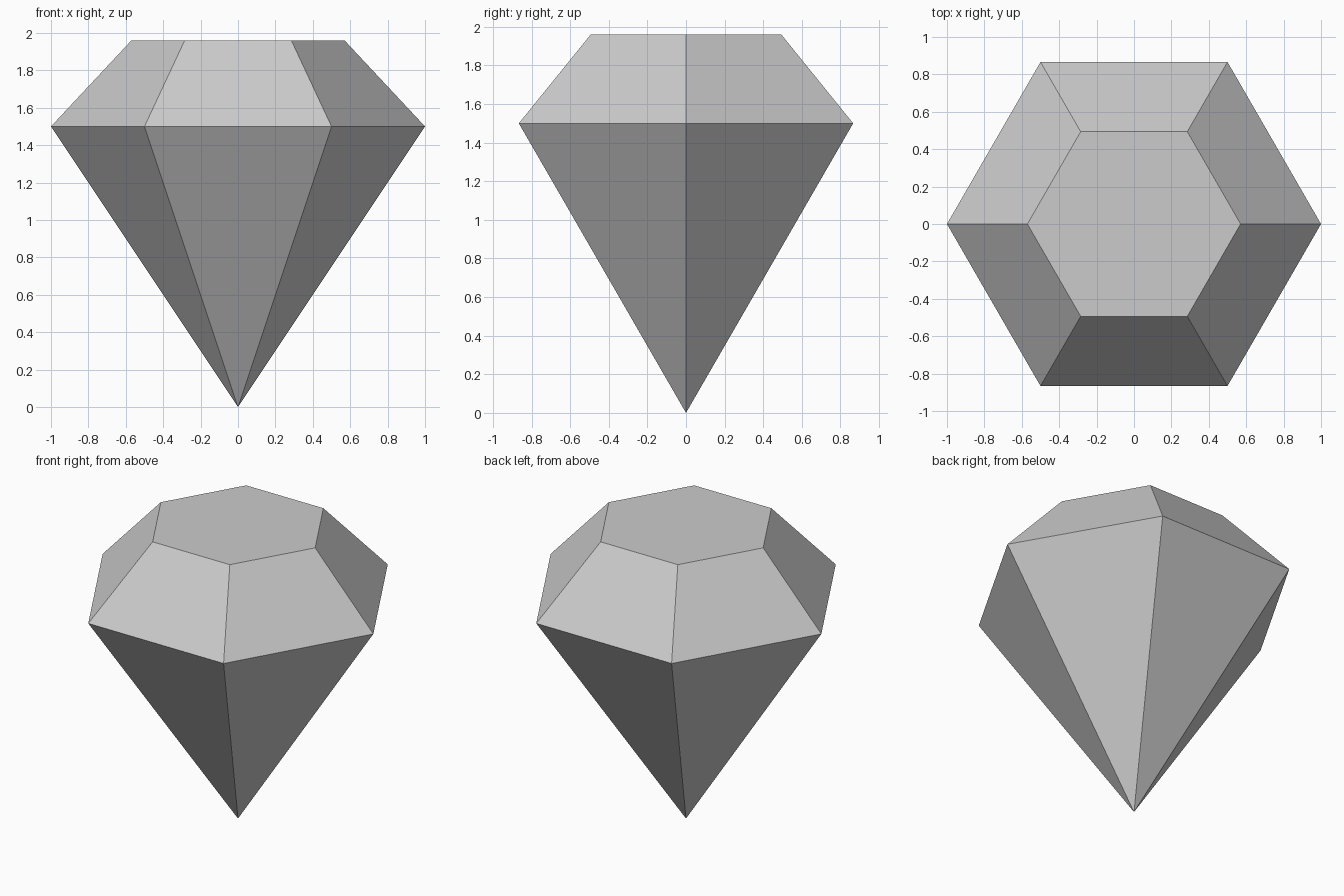
import bpy, bmesh, math

if "Cube" in bpy.data.objects:
    bpy.data.objects.remove(bpy.data.objects["Cube"])

SIDES = 6

grey = bpy.data.materials.new("light grey")
grey.diffuse_color = (0.6, 0.6, 0.6, 1.0)
grey.use_nodes = True
grey.node_tree.nodes["Principled BSDF"].inputs["Base Color"].default_value = grey.diffuse_color


def ring(bm, radius, z):
    """Hexagonal ring of vertices with corners on the x axis."""
    step = 2 * math.pi / SIDES
    return [bm.verts.new((radius * math.cos(i * step), radius * math.sin(i * step), z))
            for i in range(SIDES)]


bm = bmesh.new()
tip = bm.verts.new((0, 0, 0))
girdle = ring(bm, 1.0, 1.5)
table = ring(bm, 0.57, 1.96)

# Lower point facets and upper crown facets
for i in range(SIDES):
    j = (i + 1) % SIDES
    bm.faces.new((tip, girdle[j], girdle[i]))
    bm.faces.new((girdle[i], girdle[j], table[j], table[i]))

# Flat top
bm.faces.new(table)
bmesh.ops.recalc_face_normals(bm, faces=bm.faces[:])

mesh = bpy.data.meshes.new("cut_gem")
bm.to_mesh(mesh)
bm.free()
mesh.materials.append(grey)
gem = bpy.data.objects.new("cut_gem", mesh)
bpy.context.collection.objects.link(gem)
